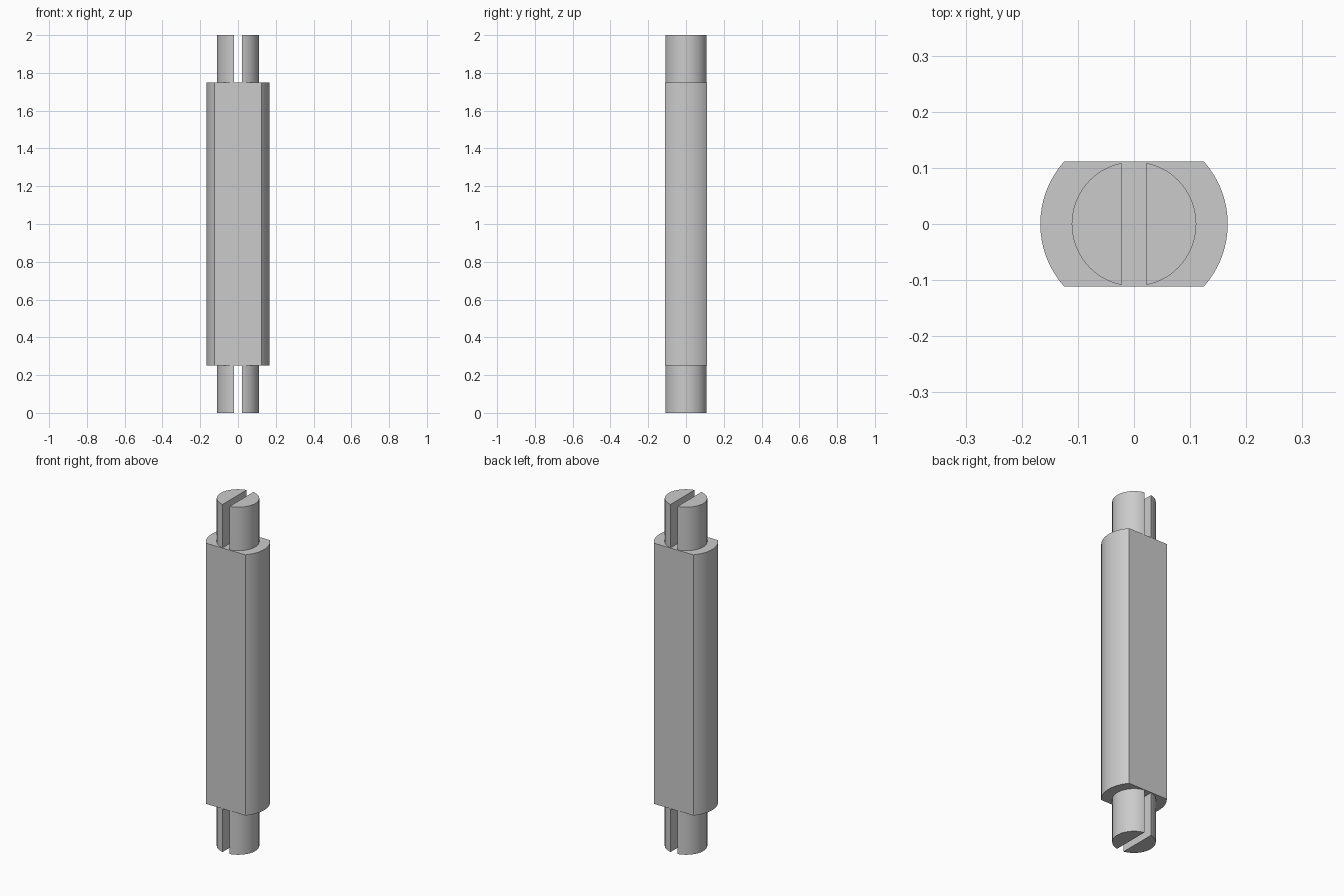
import bpy, bmesh, math

if "Cube" in bpy.data.objects:
    bpy.data.objects.remove(bpy.data.objects["Cube"])

R_BODY, R_PIN, SLOT = 0.167, 0.111, 0.022
FLAT = 0.111               # half depth between the two flats
Z0, Z1, TOP = 0.25, 1.75, 2.0

grey = bpy.data.materials.new("plain grey")
grey.diffuse_color = (0.6, 0.6, 0.6, 1)
grey.use_nodes = True
grey.node_tree.nodes["Principled BSDF"].inputs["Base Color"].default_value = grey.diffuse_color


def arc(r, a0, a1, n):
    return [(r * math.cos(a0 + (a1 - a0) * i / n),
             r * math.sin(a0 + (a1 - a0) * i / n)) for i in range(n + 1)]


def extrude(name, outline, z0, z1):
    """Closed prism from a counter-clockwise outline."""
    bm = bmesh.new()
    base = bm.faces.new([bm.verts.new((x, y, z0)) for x, y in outline])
    res = bmesh.ops.extrude_face_region(bm, geom=[base], use_keep_orig=True)
    moved = [v for v in res["geom"] if isinstance(v, bmesh.types.BMVert)]
    bmesh.ops.translate(bm, verts=moved, vec=(0, 0, z1 - z0))
    bmesh.ops.recalc_face_normals(bm, faces=bm.faces)
    mesh = bpy.data.meshes.new(name)
    bm.to_mesh(mesh)
    bm.free()
    mesh.materials.append(grey)
    ob = bpy.data.objects.new(name, mesh)
    bpy.context.collection.objects.link(ob)
    bpy.ops.object.select_all(action='DESELECT')
    ob.select_set(True)
    bpy.context.view_layer.objects.active = ob
    bpy.ops.object.shade_smooth_by_angle(angle=math.radians(30))
    return ob


# Main shaft: round bar with flats on front and back
a = math.asin(FLAT / R_BODY)
extrude("shaft", arc(R_BODY, -a, a, 24) + arc(R_BODY, math.pi - a, math.pi + a, 24), Z0, Z1)

# Slotted pins: two half-round prongs at each end
b = math.acos(SLOT / R_PIN)
for end, z0, z1 in (("lower", 0, Z0), ("upper", Z1, TOP)):
    for side, turn in (("right", 0), ("left", math.pi)):
        extrude(f"{end}_{side}_prong", arc(R_PIN, turn - b, turn + b, 32), z0, z1)
